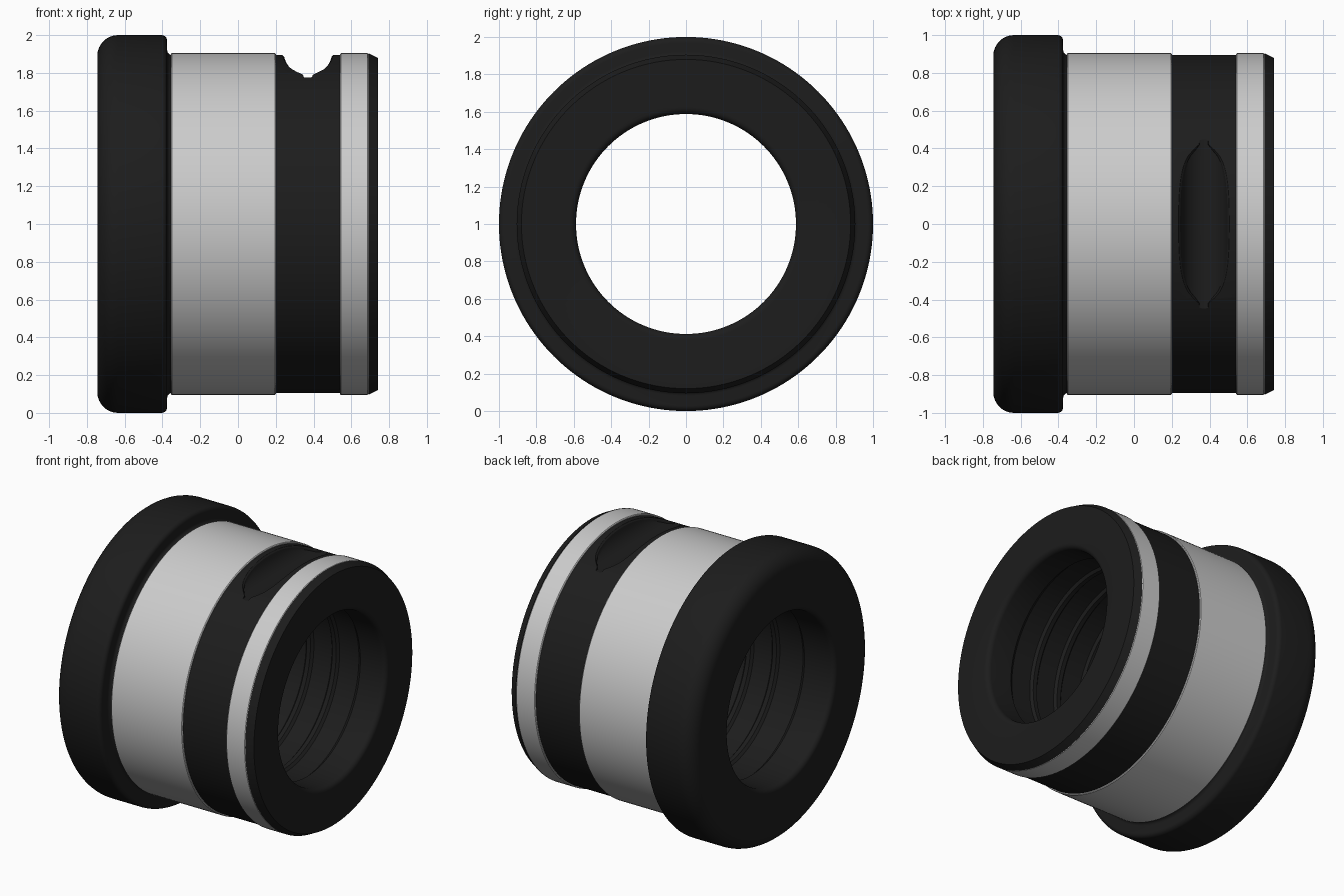
import bpy, bmesh
from math import pi, sin, cos, sqrt, acos

if "Cube" in bpy.data.objects:
    bpy.data.objects.remove(bpy.data.objects["Cube"])

SEG = 160
CZ = 1.0  # height of the bushing axis

black = bpy.data.materials.new("black_rubber")
black.diffuse_color = (0.012, 0.012, 0.012, 1)
black.use_nodes = True
black.node_tree.nodes["Principled BSDF"].inputs["Base Color"].default_value = black.diffuse_color


def finish(name, bm, mat=None):
    bmesh.ops.recalc_face_normals(bm, faces=bm.faces)
    me = bpy.data.meshes.new(name)
    bm.to_mesh(me)
    bm.free()
    ob = bpy.data.objects.new(name, me)
    bpy.context.collection.objects.link(ob)
    if mat:
        me.materials.append(mat)
    return ob


def skin(bm, sections, wrap):
    """Bridge closed sections of equal length with quads."""
    rings = [[bm.verts.new(p) for p in s] for s in sections]
    n = len(rings[0])
    pairs = list(zip(rings, rings[1:])) + ([(rings[-1], rings[0])] if wrap else [])
    for a, b in pairs:
        for i in range(n):
            j = (i + 1) % n
            bm.faces.new((a[i], a[j], b[j], b[i]))
    if not wrap:
        bm.faces.new(rings[0])
        bm.faces.new(rings[-1])


def lathe(name, profile, mat=None):
    """Revolve a closed (x, radius) profile around the x axis."""
    bm = bmesh.new()
    angles = [2 * pi * k / SEG for k in range(SEG)]
    skin(bm, [[(x, r * sin(a), CZ + r * cos(a)) for x, r in profile] for a in angles], True)
    return finish(name, bm, mat)


def arc(cx, cr, rx, rr, a0, a1, n=8):
    step = (a1 - a0) / n * pi / 180
    return [(cx + rx * cos(a0 * pi / 180 + i * step),
             cr + rr * sin(a0 * pi / 180 + i * step)) for i in range(n + 1)]


def smooth(ob):
    bpy.ops.object.select_all(action='DESELECT')
    ob.select_set(True)
    bpy.context.view_layer.objects.active = ob
    bpy.ops.object.shade_smooth_by_angle(angle=0.5)


# Rubber body: flange, barrel and chamfered tip
profile = arc(-0.635, 0.89, 0.11, 0.11, 180, 90)
profile += arc(-0.405, 0.97, 0.03, 0.03, 90, 0, 6)
profile += arc(-0.35, 0.92, 0.025, 0.025, 180, 270, 5)
profile += [(0.2, 0.895), (0.69, 0.895), (0.69, 0.905), (0.74, 0.88)]

# Bore: rounded lips with ridges between them
profile += arc(0.705, 0.623, 0.035, 0.035, 0, -90, 6)
profile += [(0.54, 0.588), (0.51, 0.615)]
for x in (0.33, 0.13, -0.07, -0.27):
    profile += [(x + 0.03, 0.615), (x + 0.015, 0.598), (x - 0.015, 0.598), (x - 0.03, 0.615)]
profile += [(-0.48, 0.615), (-0.51, 0.588)]
profile += arc(-0.71, 0.623, 0.035, 0.035, -90, -180, 6)
body = lathe("rubber_body", profile, black)

# Notch cutter: round channel along y with a soft flared rim
sections = []
N = 32
for k in range(N + 1):
    y = -0.48 + 0.96 * k / N
    surface = CZ + sqrt(0.895 ** 2 - y * y)
    h = max(surface - 0.022, 1.777)
    a = acos(max(-1, min(1, (1.9 - h) / 0.125)))
    sec = [(0.37 + 0.125 * sin(t), 1.9 - 0.125 * cos(t))
           for t in (-a + 2 * a * i / 20 for i in range(21))]
    w = 0.125 * sin(a)
    flare = [(w + 0.025 * (1 - cos(t)), h + 0.025 * sin(t)) for t in (pi / 6, pi / 3, pi / 2)]
    flare.append((w + 0.025, 2.1))
    sec += [(0.37 + u, z) for u, z in flare]
    sec += [(0.37 - u, z) for u, z in reversed(flare)]
    sections.append([(x, y, z) for x, z in sec])
bm = bmesh.new()
skin(bm, sections, False)
cutter = finish("notch_cutter", bm, black)
cutter.hide_render = True

mod = body.modifiers.new("notch", 'BOOLEAN')
mod.operation = 'DIFFERENCE'
mod.solver = 'EXACT'
mod.object = cutter
bpy.context.view_layer.objects.active = body
bpy.ops.object.modifier_apply(modifier=mod.name)
bpy.data.objects.remove(cutter)
smooth(body)

# Metal sleeves around the barrel
for name, x0, x1 in (("wide_metal_sleeve", -0.355, 0.2), ("narrow_metal_sleeve", 0.54, 0.69)):
    smooth(lathe(name, [(x0, 0.885), (x0, 0.9), (x0 + 0.005, 0.905),
                        (x1 - 0.005, 0.905), (x1, 0.9), (x1, 0.885)]))
